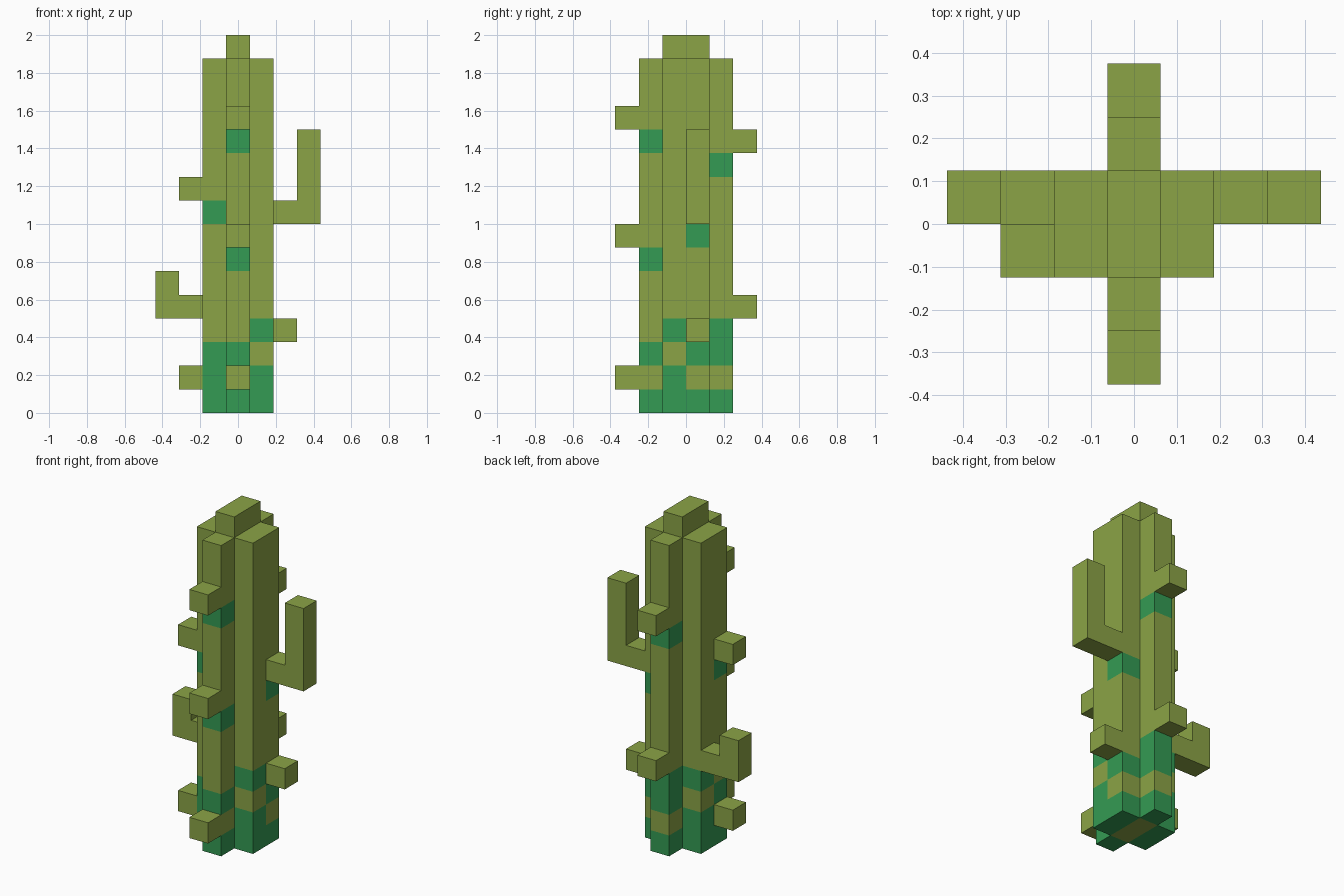
import bpy
import bmesh
from mathutils import Vector

cube = bpy.data.objects.get("Cube")
if cube:
    bpy.data.objects.remove(cube, do_unlink=True)

UNIT = 0.125  # edge of one block


def make_material(name, colour):
    mat = bpy.data.materials.new(name)
    mat.use_nodes = True
    mat.diffuse_color = colour
    mat.node_tree.nodes["Principled BSDF"].inputs["Base Color"].default_value = colour
    return mat


OLIVE = make_material("olive_green", (0.258, 0.371, 0.061, 1))
DARK = make_material("deep_green", (0.034, 0.328, 0.087, 1))

AXES = [Vector(a) for a in ((1, 0, 0), (0, 1, 0), (0, 0, 1))]


def column(x, y, bottom, top):
    return {(x, y, z) for z in range(bottom, top)}


def build_blocks(name, cells, dark_cells=()):
    """Outer skin of a set of blocks, with flat areas merged per colour."""
    bm = bmesh.new()
    for cell in sorted(cells):
        # x is centred on the middle block, y starts on the block edge
        centre = Vector(cell) + Vector((0, 0.5, 0.5))
        for i, axis in enumerate(AXES):
            u, v = AXES[(i + 1) % 3] / 2, AXES[(i + 2) % 3] / 2
            for side in (1, -1):
                normal = axis * side
                if tuple(int(c) for c in Vector(cell) + normal) in cells:
                    continue
                mid = centre + normal / 2
                corners = [mid - u - v, mid + u - v, mid + u + v, mid - u + v]
                face = bm.faces.new([bm.verts.new(c * UNIT) for c in corners[::side]])
                face.material_index = int(cell in dark_cells)
    bmesh.ops.remove_doubles(bm, verts=bm.verts, dist=0.001)
    bmesh.ops.dissolve_limit(bm, angle_limit=0.01, verts=bm.verts,
                             edges=bm.edges, delimit={'MATERIAL'})
    mesh = bpy.data.meshes.new(name)
    bm.to_mesh(mesh)
    bm.free()
    mesh.materials.append(OLIVE)
    mesh.materials.append(DARK)
    obj = bpy.data.objects.new(name, mesh)
    bpy.context.collection.objects.link(obj)
    return obj


# Trunk: tall core with six slightly shorter ribs; dark levels listed per rib
RIB_DARK_LEVELS = {
    (0, -2): (0, 2, 6, 11),
    (-1, -1): (0, 1, 2, 8),
    (1, -1): (0, 1, 3),
    (-1, 0): (0, 1, 3),
    (1, 0): (0, 2, 7),
    (0, 1): (0, 2, 3, 10),
}
trunk = column(0, -1, 0, 16) | column(0, 0, 0, 16)
dark = set()
for (x, y), levels in RIB_DARK_LEVELS.items():
    trunk |= column(x, y, 0, 15)
    dark |= {(x, y, z) for z in levels}
build_blocks("trunk", trunk, dark)

# Bent arms
build_blocks("left_arm", {(2, 0, 8)} | column(3, 0, 8, 12))
build_blocks("right_arm", {(-2, 0, 4)} | column(-3, 0, 4, 6))

# Single block buds
BUDS = {
    "front_bud_low": (0, -3, 1),
    "front_bud_middle": (0, -3, 7),
    "front_bud_high": (0, -3, 12),
    "back_bud_low": (0, 2, 4),
    "back_bud_high": (0, 2, 11),
    "left_bud": (2, 0, 3),
    "right_bud_low": (-2, -1, 1),
    "right_bud_high": (-2, -1, 9),
}
for name, cell in BUDS.items():
    build_blocks(name, {cell})
